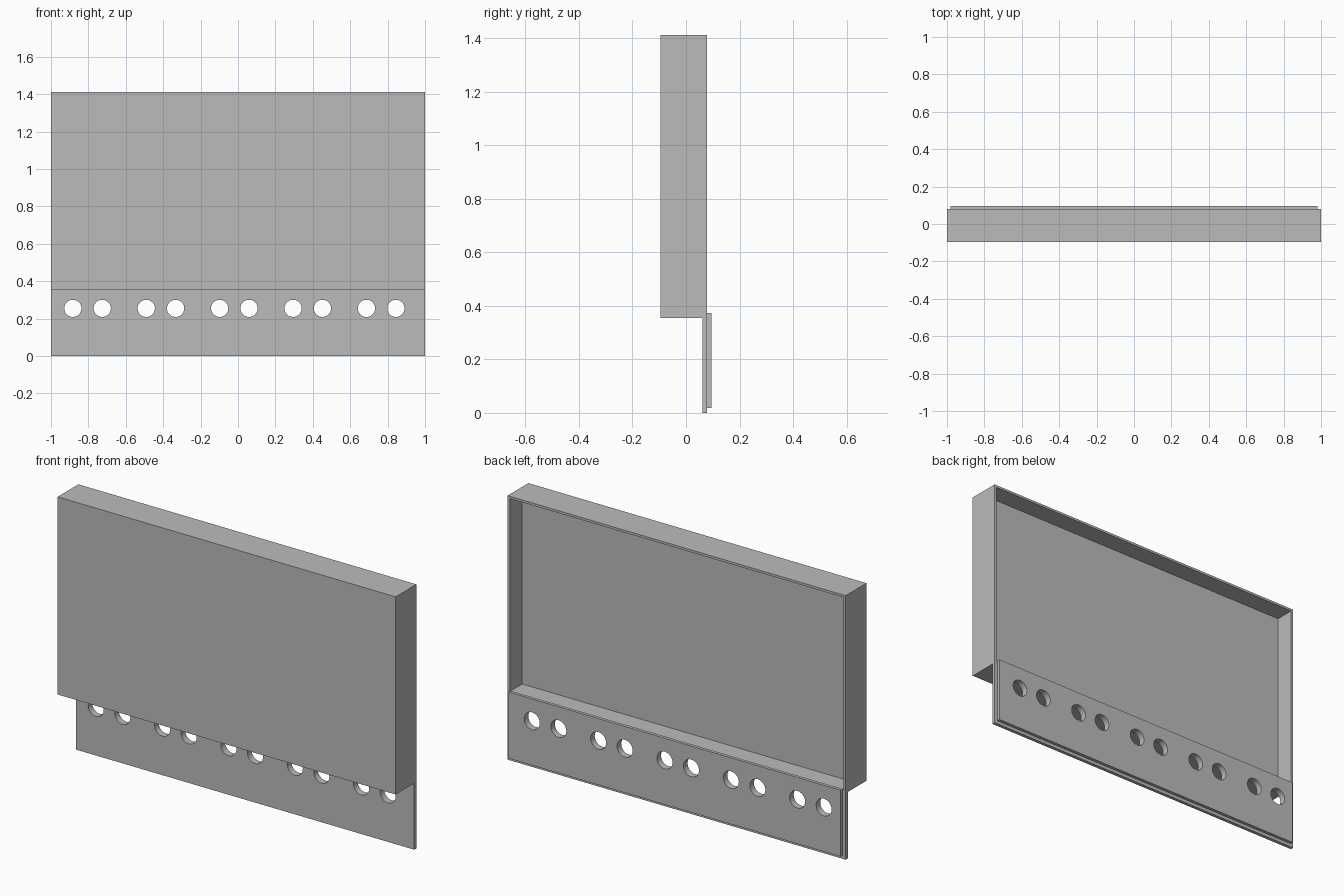
import bpy, bmesh
from mathutils import Matrix, Vector

default = bpy.data.objects.get("Cube")
if default:
    bpy.data.objects.remove(default, do_unlink=True)

# Single plain grey
grey = bpy.data.materials.new("plain grey")
grey.use_nodes = True
colour = (0.5, 0.5, 0.5, 1)
grey.diffuse_color = colour
grey.node_tree.nodes["Principled BSDF"].inputs["Base Color"].default_value = colour

WALL = 0.018
BACK = 0.079        # rear plane of the tray
LEDGE = 0.355       # underside of the tray
TOP = 1.412


def finish(name, bm):
    mesh = bpy.data.meshes.new(name)
    bm.to_mesh(mesh)
    bm.free()
    mesh.materials.append(grey)
    obj = bpy.data.objects.new(name, mesh)
    bpy.context.collection.objects.link(obj)
    return obj


def box_mesh(half_x, y0, y1, z0, z1):
    bm = bmesh.new()
    bmesh.ops.create_cube(bm, size=1)
    bmesh.ops.scale(bm, verts=bm.verts, vec=(2 * half_x, y1 - y0, z1 - z0))
    bmesh.ops.translate(bm, verts=bm.verts, vec=(0, (y0 + y1) / 2, (z0 + z1) / 2))
    return bm


# Tray: thick front, open at the back with a thin rim
bm = box_mesh(1, -0.096, BACK, LEDGE, TOP)
bm.normal_update()
rear = max(bm.faces, key=lambda f: f.normal.y)
bmesh.ops.inset_region(bm, faces=[rear], thickness=WALL)
bmesh.ops.translate(bm, verts=rear.verts[:], vec=(0, -0.105, 0))
# Walls of the recess: the inset ring stays as the rim, so split it from the wall
bm.free()
bm = box_mesh(1, -0.096, BACK, LEDGE, TOP)
bm.normal_update()
rear = max(bm.faces, key=lambda f: f.normal.y)
bmesh.ops.inset_region(bm, faces=[rear], thickness=WALL)
pocket = bmesh.ops.extrude_discrete_faces(bm, faces=[rear])["faces"][0]
bmesh.ops.translate(bm, verts=pocket.verts[:], vec=Vector((0, -0.105, 0)))
bmesh.ops.recalc_face_normals(bm, faces=bm.faces)
finish("tray", bm)

# Lower panel and the backing plate behind it
panels = [
    finish("lower_panel", box_mesh(1, BACK - WALL, BACK, 0, LEDGE)),
    finish("backing_plate", box_mesh(1 - WALL, BACK, 0.096, WALL, LEDGE + WALL)),
]

# Five pairs of round holes through both panels
bm = bmesh.new()
for pair in range(5):
    for side in range(2):
        x = -0.883 + 0.3925 * pair + 0.157 * side
        place = Matrix.Translation((x, BACK, 0.255)) @ Matrix.Rotation(1.5707963, 4, "X")
        bmesh.ops.create_cone(bm, cap_ends=True, segments=48, radius1=0.046,
                              radius2=0.046, depth=0.2, matrix=place)
cutter = finish("hole_cutter", bm)
cutter.hide_render = True
cutter.hide_viewport = True

for panel in panels:
    cut = panel.modifiers.new("holes", "BOOLEAN")
    cut.operation = "DIFFERENCE"
    cut.solver = "EXACT"
    cut.object = cutter
    bpy.context.view_layer.update()
    evaluated = panel.evaluated_get(bpy.context.evaluated_depsgraph_get())
    panel.data = bpy.data.meshes.new_from_object(evaluated)
    panel.modifiers.clear()
    # Smooth hole walls, flat plates
    bpy.context.view_layer.objects.active = panel
    bpy.ops.object.select_all(action="DESELECT")
    panel.select_set(True)
    bpy.ops.object.shade_smooth_by_angle()

bpy.data.objects.remove(cutter, do_unlink=True)
